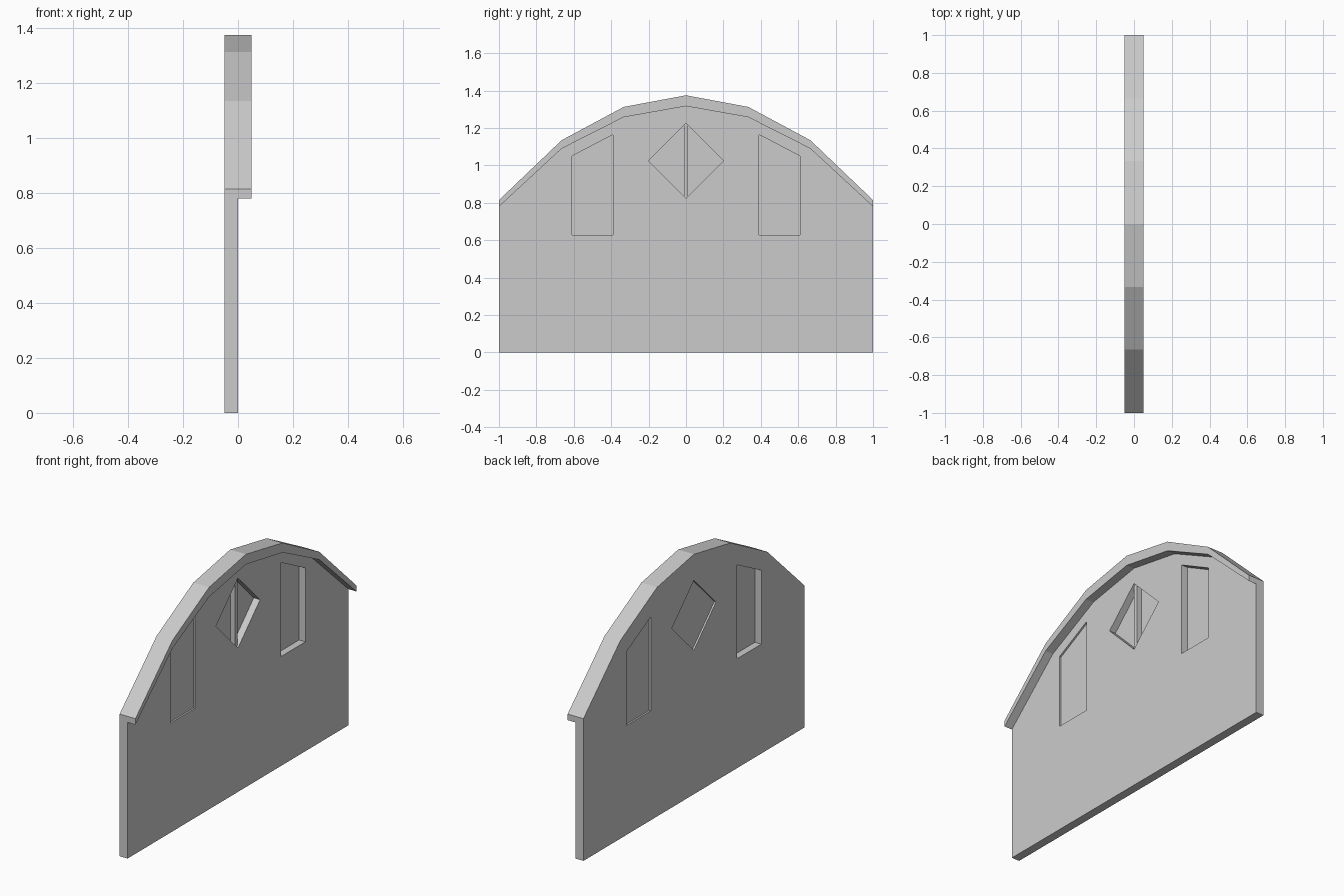
import bpy, bmesh

if "Cube" in bpy.data.objects:
    bpy.data.objects.remove(bpy.data.objects["Cube"])


def prism(name, pts, x0, x1=None):
    """Extrude a (y, z) outline along x; a flat sheet when x1 is omitted."""
    bm = bmesh.new()
    face = bm.faces.new([bm.verts.new((x0, y, z)) for y, z in pts])
    if x1 is not None:
        ext = bmesh.ops.extrude_face_region(bm, geom=[face])
        verts = [g for g in ext["geom"] if isinstance(g, bmesh.types.BMVert)]
        bmesh.ops.translate(bm, verts=verts, vec=(x1 - x0, 0, 0))
    bmesh.ops.recalc_face_normals(bm, faces=bm.faces)
    mesh = bpy.data.meshes.new(name)
    bm.to_mesh(mesh)
    bm.free()
    ob = bpy.data.objects.new(name, mesh)
    bpy.context.collection.objects.link(ob)
    return ob


def boolean(target, other, operation):
    """Apply a boolean and discard the helper object."""
    other.hide_render = True
    mod = target.modifiers.new(operation, 'BOOLEAN')
    mod.object, mod.operation, mod.solver = other, operation, 'EXACT'
    bpy.context.view_layer.objects.active = target
    bpy.ops.object.modifier_apply(modifier=mod.name)
    bpy.data.objects.remove(other)


def arch(half):
    """Mirror a right-hand arch outline (apex last) to the full width."""
    return half + [(-y, z) for y, z in reversed(half[:-1])]


outer = arch([(1, 0.815), (0.665, 1.135), (0.333, 1.313), (0, 1.375)])
inner = arch([(1, 0.78), (0.665, 1.09), (0.333, 1.258), (0, 1.317)])

# Gable wall with the projecting roof edge
wall = prism("gable_wall", [(1, 0)] + outer + [(-1, 0)], -0.05, 0)
boolean(wall, prism("roof_edge", outer + inner[::-1], 0, 0.05), 'UNION')

# Window openings, each closed by a thin pane
right = [(0.39, 0.627), (0.61, 0.627), (0.61, 1.05), (0.39, 1.165)]
left = [(-y, z) for y, z in right]
diamond = [(0, 0.825), (0.2, 1.025), (0, 1.225), (-0.2, 1.025)]
for name, outline, depth in (("right_pane", right, -0.04),
                             ("left_pane", left, -0.01),
                             ("diamond_pane", diamond, -0.04)):
    boolean(wall, prism("cutter", outline, -0.1, 0.1), 'DIFFERENCE')
    prism(name, outline, depth)

# Vertical bar in the diamond window
prism("diamond_bar", [(-0.012, 0.837), (0, 0.825), (0.012, 0.837),
                      (0.012, 1.213), (0, 1.225), (-0.012, 1.213)], -0.04, -0.01)
